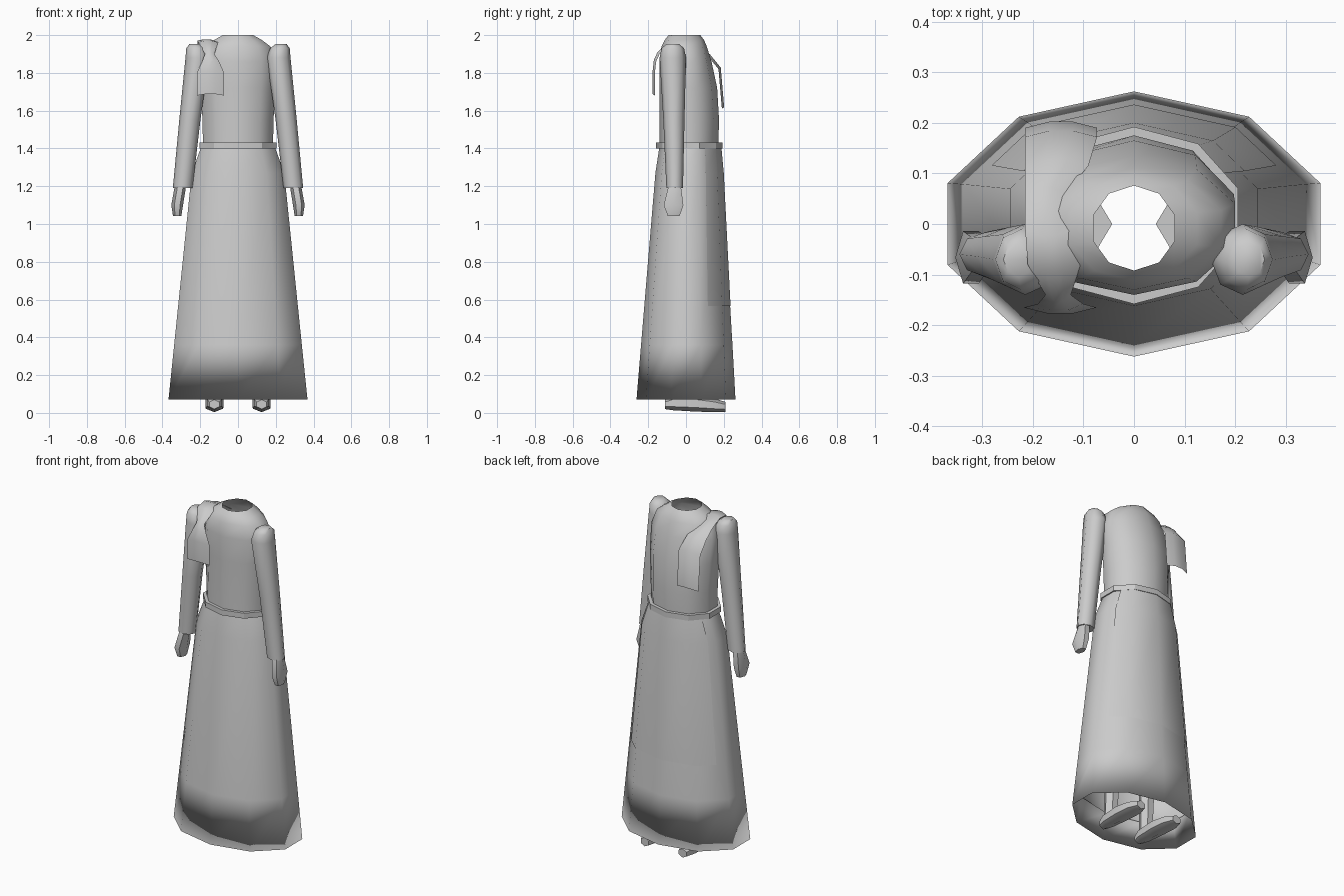
import bpy, math
from mathutils import Vector

if "Cube" in bpy.data.objects:
    bpy.data.objects.remove(bpy.data.objects["Cube"])

cloth = bpy.data.materials.new("plain grey")
cloth.use_nodes = True
grey = (0.6, 0.6, 0.6, 1)
cloth.diffuse_color = grey
cloth.node_tree.nodes["Principled BSDF"].inputs["Base Color"].default_value = grey


def make(name, verts, faces, angle=70):
    mesh = bpy.data.meshes.new(name)
    mesh.from_pydata(verts, [], faces)
    mesh.materials.append(cloth)
    obj = bpy.data.objects.new(name, mesh)
    bpy.context.collection.objects.link(obj)
    bpy.ops.object.select_all(action="DESELECT")
    obj.select_set(True)
    bpy.context.view_layer.objects.active = obj
    bpy.ops.object.shade_smooth_by_angle(angle=math.radians(angle))
    return obj


def ellipse(cx, cy, z, rx, ry, sides, turn=0.0):
    return [Vector((cx + rx * math.cos(turn + math.tau * i / sides),
                    cy + ry * math.sin(turn + math.tau * i / sides), z))
            for i in range(sides)]


def loft(name, rings, caps=False, closed=True, angle=70):
    """Skin a stack of rings running upward."""
    n = len(rings[0])
    verts = [v for ring in rings for v in ring]
    faces = [(r * n + i, r * n + (i + 1) % n, (r + 1) * n + (i + 1) % n, (r + 1) * n + i)
             for r in range(len(rings) - 1) for i in range(n if closed else n - 1)]
    if caps:
        faces.append(tuple(reversed(range(n))))
        faces.append(tuple(range(len(verts) - n, len(verts))))
    return make(name, verts, faces, angle)


def body_ring(z, half_width, front, back, grow=0.0):
    rx = half_width / math.cos(math.radians(18))
    return ellipse(0, (front + back) / 2, z, rx + grow, (back - front) / 2 + grow,
                   10, math.radians(90))


# Skirt with a hem folded inward
skirt_rows = [(0.07, 0.368, -0.262, 0.262), (0.36, 0.338, -0.238, 0.246),
              (1.27, 0.245, -0.162, 0.192), (1.40, 0.198, -0.142, 0.18)]
hem = [body_ring(0.22, 0.335, -0.23, 0.23)]
loft("skirt", hem + [body_ring(*row) for row in skirt_rows], angle=180)

# Bodice, open at the neck
bodice_rows = [(1.39, 0.185, -0.14, 0.17), (1.55, 0.188, -0.14, 0.175),
               (1.72, 0.197, -0.14, 0.165), (1.86, 0.2, -0.14, 0.135),
               (1.94, 0.172, -0.13, 0.11), (1.975, 0.125, -0.112, 0.095),
               (2.0, 0.08, -0.092, 0.076)]
loft("bodice", [body_ring(*row) for row in bodice_rows])

# Waistband with a top and bottom lip
band = (0.205, -0.158, 0.192)
loft("waistband", [body_ring(1.40, *band, -0.02), body_ring(1.40, *band),
                   body_ring(1.432, *band), body_ring(1.432, *band, -0.02)], angle=30)

# Apron follows the rear half of the skirt
apron_rows = []
for z, half, front, back in [(0.565, 0.317, -0.223, 0.228), (1.27, 0.245, -0.162, 0.192),
                             (1.40, 0.198, -0.142, 0.18)]:
    ring = body_ring(z, half, front, back, 0.008)
    right_edge, left_edge = ring[8].lerp(ring[9], 0.35), ring[2].lerp(ring[1], 0.35)
    apron_rows.append([right_edge, ring[9], ring[0], ring[1], left_edge])
loft("apron", apron_rows, closed=False)

# Shoulder cloth: rows of left x, right x, y, z from the front end over to the back
cloth_rows = [(-0.218, -0.073, -0.165, 1.68), (-0.218, -0.073, -0.165, 1.80),
              (-0.19, -0.10, -0.158, 1.86), (-0.175, -0.125, -0.14, 1.90),
              (-0.21, -0.105, -0.08, 1.962), (-0.215, -0.12, -0.01, 1.97),
              (-0.215, -0.135, 0.06, 1.935), (-0.215, -0.09, 0.115, 1.89),
              (-0.215, -0.073, 0.172, 1.82), (-0.215, -0.073, 0.19, 1.61)]
strip = []
for a, b, y, z in cloth_rows:
    bulge = 0.012 * (1 if y > 0 else -1)
    strip.append([Vector((a, y, z)), Vector((a * 0.67 + b * 0.33, y + bulge, z + 0.008)),
                  Vector((a * 0.33 + b * 0.67, y + bulge, z + 0.008)), Vector((b, y, z))])
loft("shoulder_cloth", strip, closed=False)

# Paired limbs: rows of x, y, z, x radius, y radius
sleeve_rows = [(0.293, -0.06, 1.19, 0.052, 0.044), (0.255, -0.064, 1.55, 0.056, 0.056),
               (0.215, -0.07, 1.88, 0.063, 0.07), (0.222, -0.07, 1.93, 0.052, 0.06),
               (0.228, -0.07, 1.952, 0.03, 0.035)]
hand_rows = [(0.322, -0.065, 1.042, 0.022, 0.036), (0.322, -0.066, 1.10, 0.031, 0.06),
             (0.305, -0.06, 1.20, 0.03, 0.038)]
leg_rows = [(0.125, -0.05, 0.05, 0.035, 0.04), (0.12, -0.03, 0.5, 0.045, 0.05),
            (0.105, 0.0, 1.1, 0.062, 0.06)]
# Shoe rings run along y: y, z centre, half width, half height
shoe_rows = [(-0.112, 0.045, 0.03, 0.025), (-0.07, 0.052, 0.045, 0.038),
             (0.05, 0.05, 0.055, 0.043), (0.15, 0.04, 0.053, 0.036),
             (0.21, 0.032, 0.03, 0.026)]
for side, label in ((1, "left"), (-1, "right")):
    for part, rows, sides in (("sleeve", sleeve_rows, 8), ("hand", hand_rows, 6),
                              ("leg", leg_rows, 6)):
        rings = [ellipse(x * side, y, z, rx * side, ry, sides) for x, y, z, rx, ry in rows]
        if side < 0:
            rings = [ring[::-1] for ring in rings]
        loft(f"{label}_{part}", rings, caps=True, angle=50)
    rings = [[Vector((0.125 * side + v.x, y, v.y)) for v in
              reversed(ellipse(0, zc, 0, w, h, 6, math.radians(90)))]
             for y, zc, w, h in shoe_rows]
    loft(f"{label}_shoe", rings, caps=True, angle=60)
